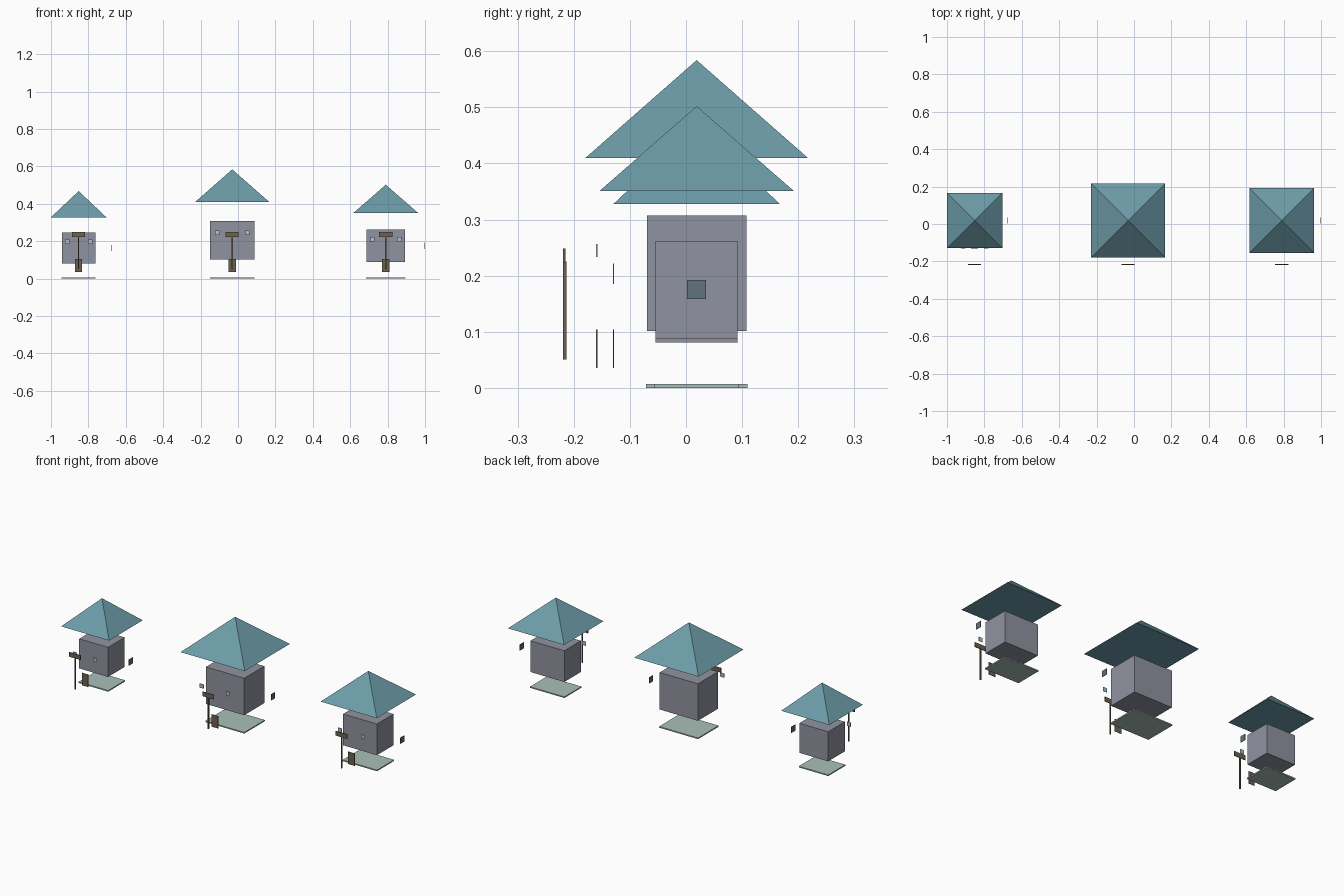
import bpy, bmesh
from mathutils import Matrix
from math import pi, sqrt

if "Cube" in bpy.data.objects:
    bpy.data.objects.remove(bpy.data.objects["Cube"])


def material(name, rgb):
    m = bpy.data.materials.new(name)
    m.diffuse_color = (*rgb, 1)
    m.use_nodes = True
    m.node_tree.nodes["Principled BSDF"].inputs["Base Color"].default_value = m.diffuse_color
    return m


ROOF = material("roof_teal", (0.15, 0.33, 0.39))
WALL = material("wall_grey", (0.28, 0.29, 0.35))
BASE = material("base_green", (0.40, 0.52, 0.48))
WOOD = material("wood", (0.15, 0.12, 0.08))
GLASS = material("pale_glass", (0.40, 0.55, 0.62))
DARK_GLASS = material("dark_glass", (0.12, 0.17, 0.20))


def finish(name, bm, mat, loc):
    me = bpy.data.meshes.new(name)
    bm.to_mesh(me)
    bm.free()
    me.materials.append(mat)
    ob = bpy.data.objects.new(name, me)
    ob.location = loc
    bpy.context.collection.objects.link(ob)


def box(name, loc, size, mat):
    bm = bmesh.new()
    bmesh.ops.create_cube(bm, size=1, matrix=Matrix.Diagonal((*size, 1)))
    finish(name, bm, mat, loc)


def pyramid(name, loc, half, height, mat):
    # four-sided cone turned so its sides follow the axes
    bm = bmesh.new()
    bmesh.ops.create_cone(bm, cap_ends=True, segments=4, radius1=half * sqrt(2),
                          radius2=0, depth=height,
                          matrix=Matrix.Translation((0, 0, height / 2)) @ Matrix.Rotation(pi / 4, 4, 'Z'))
    bmesh.ops.remove_doubles(bm, verts=bm.verts, dist=1e-5)
    finish(name, bm, mat, loc)


CY = 0.019  # shared depth centre of the houses


def house(tag, cx, hx, hy, z0, z1, roof_half, roof_z0, roof_z1,
          door_half, front_y, win_dx, win_z, side_x):
    # base slab, body and roof, stacked with gaps
    box(tag + "_base", (cx, CY, 0.0033), (2 * hx + 0.004, 2 * hy + 0.004, 0.0066), BASE)
    box(tag + "_body", (cx, CY, (z0 + z1) / 2), (2 * hx, 2 * hy, z1 - z0), WALL)
    pyramid(tag + "_roof", (cx, CY, roof_z0), roof_half, roof_z1 - roof_z0, ROOF)
    # door and pair of front windows
    box(tag + "_door", (cx, front_y, 0.0695), (2 * door_half, 0.002, 0.069), WOOD)
    for side in (-1, 1):
        box(tag + "_front_window", (cx + side * win_dx, front_y, win_z), (0.024, 0.002, 0.023), GLASS)
    # side window
    box(tag + "_side_window", (side_x, CY, (z0 + z1) / 2), (0.002, 0.034, 0.034), DARK_GLASS)
    # sign post and board
    box(tag + "_sign_post", (cx, -0.216, 0.138), (0.006, 0.006, 0.175), WOOD)
    box(tag + "_sign_board", (cx, -0.217, 0.236), (0.070, 0.004, 0.025), WOOD)


house("left", -0.852, 0.089, 0.073, 0.081, 0.246, 0.148, 0.328, 0.468,
      0.019, -0.129, 0.0615, 0.1965, -0.674)
house("middle", -0.031, 0.118, 0.0885, 0.101, 0.307, 0.198, 0.410, 0.584,
      0.021, -0.159, 0.081, 0.2445, 0.203)
house("right", 0.790, 0.104, 0.073, 0.088, 0.262, 0.173, 0.351, 0.502,
      0.020, -0.129, 0.072, 0.2105, 0.999)
